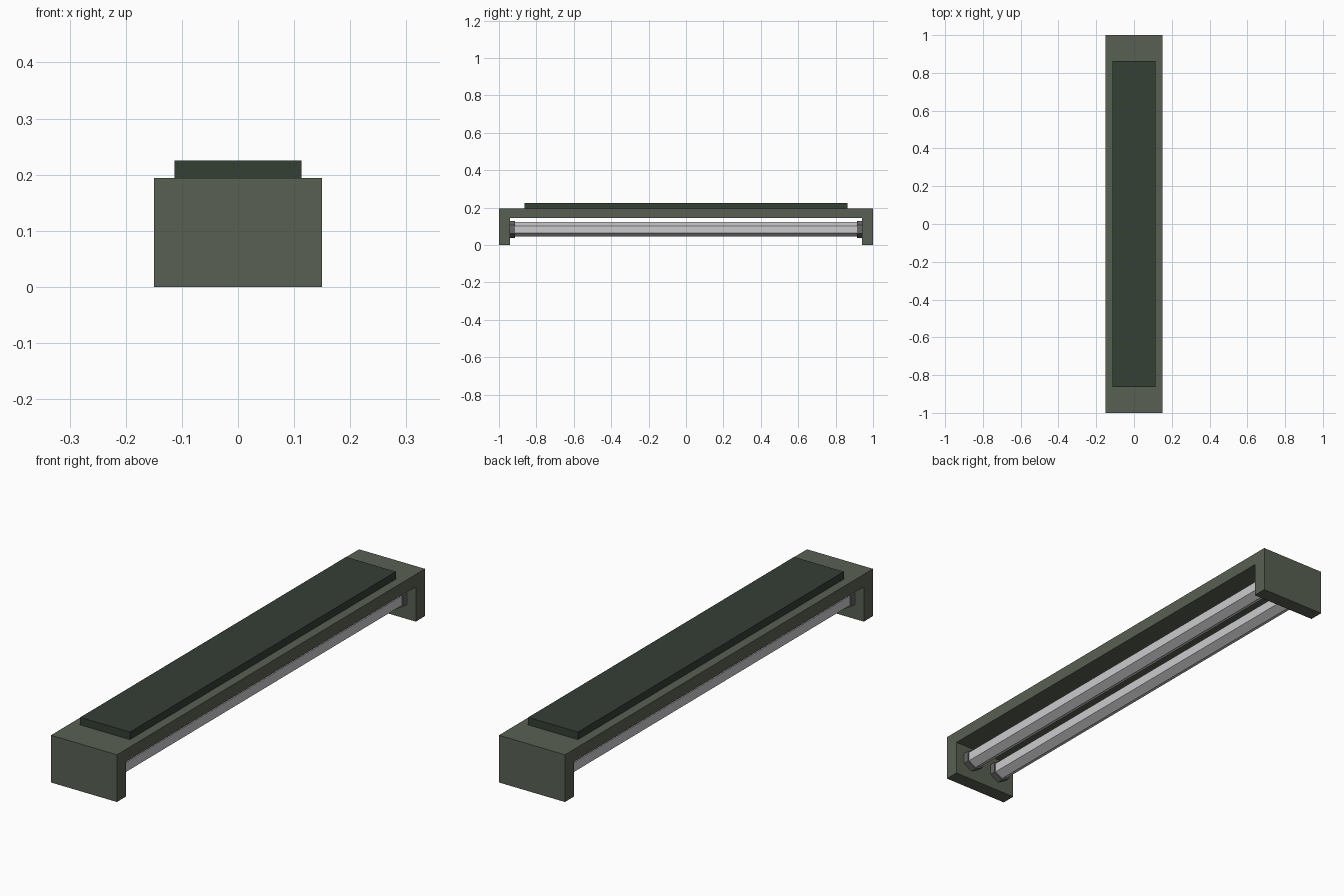
import bpy, bmesh, math

if "Cube" in bpy.data.objects:
    bpy.data.objects.remove(bpy.data.objects["Cube"])


def material(name, rgb):
    m = bpy.data.materials.new(name)
    m.diffuse_color = (*rgb, 1)
    m.use_nodes = True
    m.node_tree.nodes["Principled BSDF"].inputs["Base Color"].default_value = m.diffuse_color
    return m


HOUSING = material("olive grey", (0.098, 0.117, 0.086))
COVER = material("dark green", (0.034, 0.050, 0.036))
TUBE = material("pale grey", (0.60, 0.59, 0.61))
SOCKET = material("mid grey", (0.14, 0.135, 0.14))


def finish(name, bm, mat):
    bmesh.ops.recalc_face_normals(bm, faces=bm.faces)
    mesh = bpy.data.meshes.new(name)
    bm.to_mesh(mesh)
    bm.free()
    mesh.materials.append(mat)
    obj = bpy.data.objects.new(name, mesh)
    bpy.context.collection.objects.link(obj)
    return obj


def extrude(name, points, direction, mat):
    """Extrude a closed outline of 3D points along a direction."""
    bm = bmesh.new()
    face = bm.faces.new([bm.verts.new(p) for p in points])
    new = bmesh.ops.extrude_face_region(bm, geom=[face])["geom"]
    verts = [g for g in new if isinstance(g, bmesh.types.BMVert)]
    bmesh.ops.translate(bm, verts=verts, vec=direction)
    return finish(name, bm, mat)


def hex_bar(name, x, z, radius, y0, y1, mat):
    """Six-sided bar along y, with a corner pointing up."""
    pts = [(x + radius * math.sin(a), y0, z + radius * math.cos(a))
           for a in (i * math.pi / 3 for i in range(6))]
    return extrude(name, pts, (0, y1 - y0, 0), mat)


# Housing: bridge-shaped side profile with a leg at each end
profile = [(-1, 0), (-0.94, 0), (-0.94, 0.143), (0.94, 0.143),
           (0.94, 0), (1, 0), (1, 0.194), (-1, 0.194)]
extrude("housing", [(-0.15, y, z) for y, z in profile], (0.3, 0, 0), HOUSING)

# Raised cover on top
cover = [(-0.113, -0.863), (0.113, -0.863), (0.113, 0.863), (-0.113, 0.863)]
extrude("top_cover", [(x, y, 0.194) for x, y in cover], (0, 0, 0.031), COVER)

# Two lamp tubes, each held by a socket at both ends
for side, x in (("left", -0.07), ("right", 0.07)):
    hex_bar(f"{side}_tube", x, 0.083, 0.039, -0.915, 0.915, TUBE)
    for end, y in (("front", -0.94), ("back", 0.915)):
        hex_bar(f"{side}_{end}_socket", x, 0.083, 0.046, y, y + 0.025, SOCKET)
